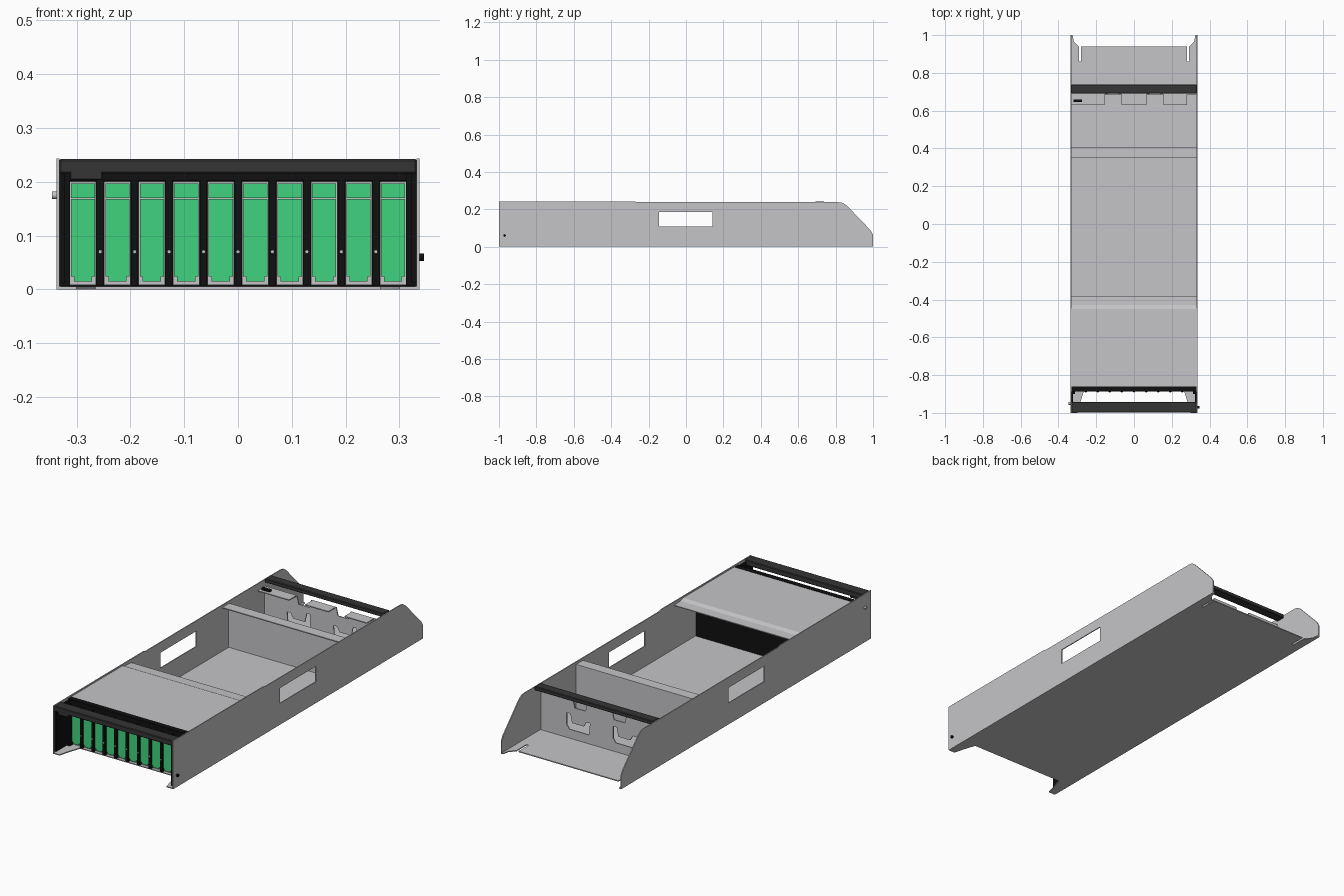
import bpy, bmesh, math
from mathutils import Vector, Matrix

cube = bpy.data.objects.get("Cube")
if cube:
    bpy.data.objects.remove(cube, do_unlink=True)


def material(name, r, g, b):
    m = bpy.data.materials.new(name)
    m.use_nodes = True
    m.diffuse_color = (r, g, b, 1)
    shader = next(n for n in m.node_tree.nodes if n.type == 'BSDF_PRINCIPLED')
    shader.inputs["Base Color"].default_value = (r, g, b, 1)
    shader.inputs["Roughness"].default_value = 0.6
    return m


STEEL = material("light steel", 0.56, 0.56, 0.58)
BLACK = material("black", 0.005, 0.005, 0.005)
CHARCOAL = material("charcoal", 0.035, 0.035, 0.035)
GREEN = material("green", 0.05, 0.65, 0.21)


def finish(name, bm, mat):
    bmesh.ops.recalc_face_normals(bm, faces=bm.faces)
    mesh = bpy.data.meshes.new(name)
    bm.to_mesh(mesh)
    bm.free()
    mesh.materials.append(mat)
    obj = bpy.data.objects.new(name, mesh)
    bpy.context.collection.objects.link(obj)
    return obj


def box(name, x, y, z, mat, bevel=0):
    """Box from (low, high) ranges along each axis."""
    bm = bmesh.new()
    bmesh.ops.create_cube(bm, size=1)
    for v in bm.verts:
        v.co = Vector([(a + b) / 2 + c * (b - a) for (a, b), c in zip((x, y, z), v.co)])
    if bevel:
        bmesh.ops.bevel(bm, geom=bm.edges[:], offset=bevel, segments=1, affect='EDGES')
    return finish(name, bm, mat)


def plate(name, loops, axis, low, high, mat):
    """Sheet with an outline and optional holes, thickened along an axis."""
    bm = bmesh.new()
    for loop in loops:
        verts = []
        for a, b in loop:
            co = [a, b]
            co.insert(axis, low)
            verts.append(bm.verts.new(co))
        for i, v in enumerate(verts):
            bm.edges.new((v, verts[i - 1]))
    normal = Vector([float(i == axis) for i in range(3)])
    bmesh.ops.triangle_fill(bm, edges=bm.edges[:], use_beauty=True, normal=normal)
    bmesh.ops.dissolve_limit(bm, angle_limit=0.01, verts=bm.verts[:], edges=bm.edges[:])
    out = bmesh.ops.extrude_face_region(bm, geom=bm.faces[:], use_keep_orig=True)
    moved = [g for g in out["geom"] if isinstance(g, bmesh.types.BMVert)]
    bmesh.ops.translate(bm, verts=moved, vec=normal * (high - low))
    return finish(name, bm, mat)


def cylinder(name, center, radius, depth, axis, mat):
    bm = bmesh.new()
    turn = Matrix.Rotation(math.pi / 2, 4, axis)
    bmesh.ops.create_cone(bm, cap_ends=True, segments=16, radius1=radius, radius2=radius,
                          depth=depth, matrix=Matrix.Translation(center) @ turn)
    obj = finish(name, bm, mat)
    for p in obj.data.polygons:
        p.use_smooth = len(p.vertices) == 4
    return obj


def rect(a, b, c, d):
    return [(a, c), (b, c), (b, d), (a, d)]


W = 0.337   # outer half width
T = 0.005   # sheet thickness

# Side walls with sloped rear corner and hand window
wall = [(-1, 0), (1, 0), (1, 0.065), (0.985, 0.09), (0.86, 0.22), (0.84, 0.234),
        (0.815, 0.238), (-0.26, 0.238), (-0.28, 0.243), (-1, 0.243)]
window = rect(-0.145, 0.143, 0.108, 0.186)
for side, s in (("left", 1), ("right", -1)):
    plate(side + "_wall", [wall, window], 0, s * W, s * (W - T), STEEL)

# Floor: front cutout between corner tabs, rear slots beside the flanges
half = [(0.265, -0.885), (0.285, -0.945), (0.30, -1), (W, -1), (W, 1), (0.325, 1),
        (0.318, 0.965), (0.292, 0.94), (0.292, 0.86), (0.28, 0.86), (0.28, 0.94)]
floor = half + [(-x, y) for x, y in reversed(half)]
plate("floor", [floor], 2, 0, T, STEEL)

# Front cover with sloped step and lower lip
cover = [(-0.86, 0.236), (-0.45, 0.236), (-0.43, 0.228), (-0.38, 0.226),
         (-0.38, 0.222), (-0.432, 0.223), (-0.452, 0.231), (-0.86, 0.231)]
plate("front_cover", [cover], 0, -W + T, W - T, STEEL)

# Mid bulkhead with a forward flange
bulkhead = [(0.35, 0.226), (0.405, 0.226), (0.405, T), (0.40, T), (0.40, 0.221), (0.35, 0.221)]
plate("mid_bulkhead", [bulkhead], 0, -W + T, W - T, STEEL)

# Rear panel: notched top edge and hook-shaped cable openings
top = [(-0.33, T), (0.33, T), (0.33, 0.205)]
for c in (0.11, -0.11):
    top += [(c + 0.04, 0.205), (c + 0.03, 0.165), (c - 0.03, 0.165), (c - 0.04, 0.205)]
top.append((-0.33, 0.205))
hook = [(-0.06, 0.05), (0.05, 0.05), (0.065, 0.07), (0.065, 0.13), (0.045, 0.13),
        (0.035, 0.085), (-0.03, 0.085), (-0.045, 0.11), (-0.065, 0.11)]
hooks = [[(x + c, z) for x, z in hook] for c in (-0.14, 0.12)]
plate("rear_panel", [top] + hooks, 1, 0.685, 0.69, STEEL)
for i, (a, b) in enumerate(((-0.33, -0.155), (-0.065, 0.065), (0.155, 0.28))):
    box(f"rear_panel_tab_{i + 1}", (a, b), (0.63, 0.688), (0.2, 0.205), STEEL)
cylinder("rear_connector", (-0.285, 0.70, 0.12), 0.022, 0.02, 'X', GREEN)
box("rear_switch", (-0.32, -0.275), (0.645, 0.66), (0.2, 0.215), BLACK)

# Dark crossbars
box("rear_crossbar", (-0.333, 0.333), (0.69, 0.738), (0.222, 0.242), CHARCOAL, 0.003)
box("front_crossbar", (-W + T, W - T), (-0.998, -0.942), (0.215, 0.242), CHARCOAL, 0.003)
box("inner_crossbar", (-W + T, W - T), (-0.888, -0.858), (0.2, 0.237), BLACK, 0.002)
box("status_module", (-0.312, -0.252), (-0.998, -0.95), (0.203, 0.235), CHARCOAL, 0.002)

# Black front side liners with end columns
for side, s in (("left", 1), ("right", -1)):
    edges = sorted((s * 0.322, s * 0.332))
    box(side + "_liner", edges, (-0.995, -0.86), (0.012, 0.23), BLACK)
    edges = sorted((s * 0.312, s * 0.332))
    box(side + "_column", edges, (-0.9, -0.86), (0.006, 0.215), BLACK)

# Bay cage backing
box("bay_cage", (-0.33, 0.33), (-0.868, -0.55), (T, 0.23), BLACK)

# Ten green-faced carriers and the posts between them
PITCH = 0.064
for i in range(10):
    x = (i - 4.5) * PITCH
    n = i + 1
    box(f"carrier_frame_{n}", (x - 0.0245, x + 0.0245), (-0.876, -0.86), (0.008, 0.2), STEEL)
    face = [(x - 0.0225, 0.024), (x - 0.017, 0.024), (x - 0.017, 0.015), (x + 0.017, 0.015),
            (x + 0.017, 0.024), (x + 0.0225, 0.024), (x + 0.0225, 0.168), (x - 0.0225, 0.168)]
    plate(f"carrier_face_{n}", [face], 1, -0.884, -0.875, GREEN)
    box(f"carrier_latch_{n}", (x - 0.0225, x + 0.0225), (-0.884, -0.875), (0.17, 0.197), GREEN)
    if i < 9:
        p = x + PITCH / 2
        box(f"post_{n}", (p - 0.0065, p + 0.0065), (-0.89, -0.86), (0.006, 0.215), BLACK)
        cylinder(f"post_screw_{n}", (p, -0.891, 0.07), 0.0035, 0.004, 'X', STEEL)

# Side thumb screws
cylinder("right_screw", (-0.341, -0.95, 0.175), 0.007, 0.01, 'Y', STEEL)
cylinder("left_screw", (0.341, -0.97, 0.06), 0.007, 0.01, 'Y', BLACK)
